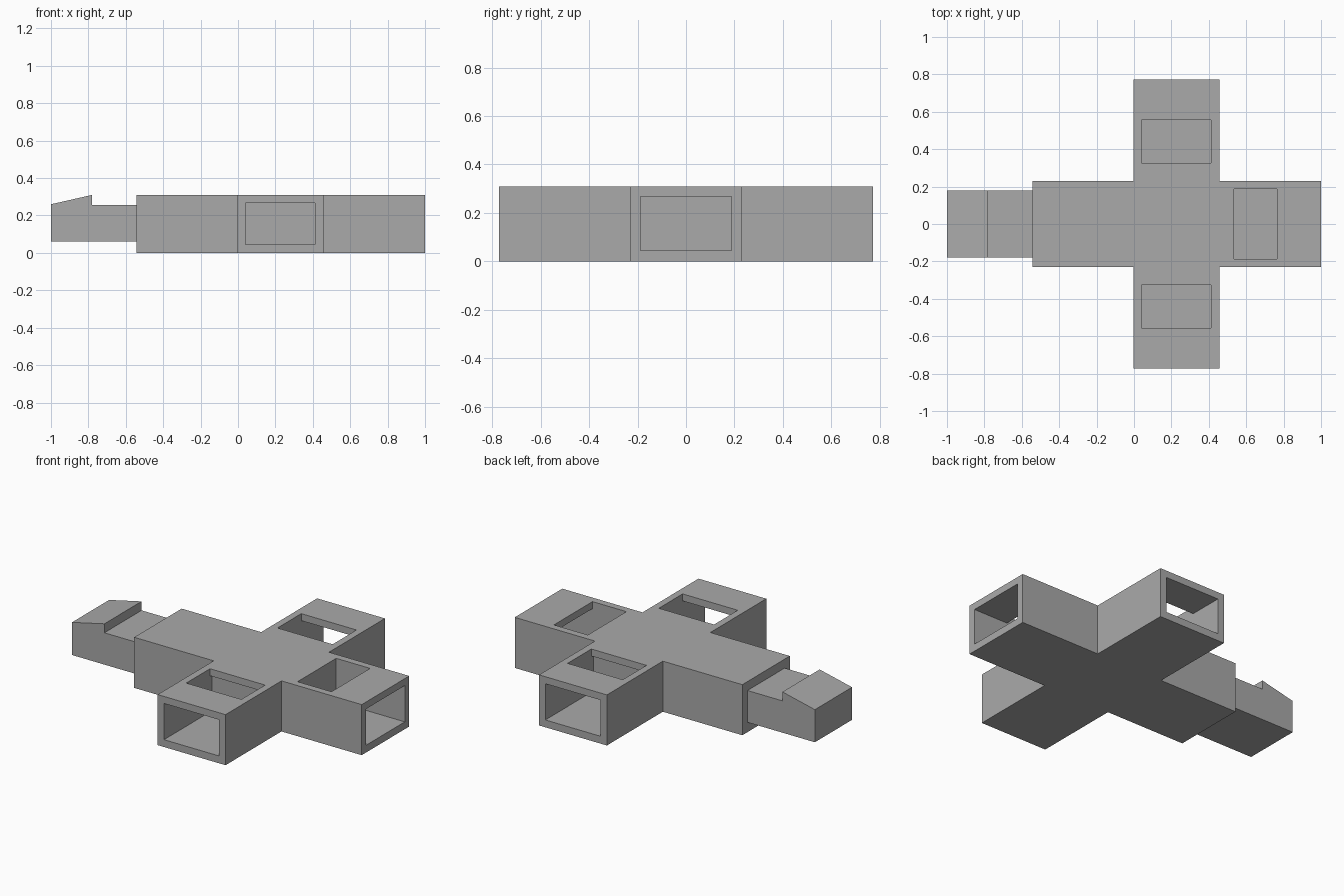
import bpy
import bmesh
from mathutils import Matrix, Vector

cube = bpy.data.objects.get("Cube")
if cube:
    bpy.data.objects.remove(cube, do_unlink=True)

grey = bpy.data.materials.new("plain grey")
grey.use_nodes = True
GREY = (0.4, 0.4, 0.4, 1)
grey.diffuse_color = GREY
grey.node_tree.nodes["Principled BSDF"].inputs["Base Color"].default_value = GREY

HEIGHT = 0.31
HALF_WIDTH = 0.23
ARM_REACH = 0.772
CROSS_X = 0.226          # centre line of the two side arms
SOCKET_DEPTH = 0.465


def prism(name, outline, offset):
    """Extrude a closed outline of 3D points along an offset."""
    bm = bmesh.new()
    face = bm.faces.new([bm.verts.new(p) for p in outline])
    result = bmesh.ops.extrude_face_region(bm, geom=[face], use_keep_orig=True)
    moved = [v for v in result["geom"] if isinstance(v, bmesh.types.BMVert)]
    bmesh.ops.translate(bm, verts=moved, vec=offset)
    bmesh.ops.recalc_face_normals(bm, faces=bm.faces)
    mesh = bpy.data.meshes.new(name)
    bm.to_mesh(mesh)
    bm.free()
    mesh.materials.append(grey)
    obj = bpy.data.objects.new(name, mesh)
    bpy.context.collection.objects.link(obj)
    return obj


def box(name, low, high):
    (x0, y0, z0), (x1, y1, z1) = low, high
    outline = [(x0, y0, z0), (x1, y0, z0), (x1, y1, z0), (x0, y1, z0)]
    return prism(name, outline, Vector((0, 0, z1 - z0)))


# Cross-shaped body
left, right = CROSS_X - HALF_WIDTH, CROSS_X + HALF_WIDTH
near, far = HALF_WIDTH, ARM_REACH
half = [(1, near), (right, near), (right, far),
        (left, far), (left, near), (-0.543, near)]
outline = [(x, y, 0) for x, y in half]
outline += [(x, -y, 0) for x, y in reversed(half)]
body = prism("cross_body", outline, Vector((0, 0, HEIGHT)))


def cut(cutter):
    cutter.hide_render = True
    mod = body.modifiers.new(cutter.name, "BOOLEAN")
    mod.object = cutter
    mod.operation = "DIFFERENCE"
    mod.solver = "EXACT"
    bpy.context.view_layer.objects.active = body
    bpy.ops.object.modifier_apply(modifier=mod.name)
    bpy.data.objects.remove(cutter, do_unlink=True)


# Hollow sockets, each with a latch window in its roof.
# Each cutter is one upside-down T-like side profile, swept across the arm.
def socket(name, end, turn, window_start):
    d, over = SOCKET_DEPTH, 0.1
    w0, w1 = window_start, window_start + 0.23
    floor, roof, top = 0.045, 0.267, HEIGHT + over
    profile = [(over, floor), (over, roof), (-w0, roof), (-w0, top), (-w1, top)]
    if d - w1 > 0.005:
        profile += [(-w1, roof), (-d, roof)]
    profile += [(-w1 if d - w1 <= 0.005 else -d, floor)]
    cutter = prism(name, [(x, -0.187, z) for x, z in profile],
                   Vector((0, 0.374, 0)))
    cutter.data.transform(Matrix.Translation(end) @ Matrix.Rotation(turn, 4, "Z"))
    cut(cutter)


QUARTER = 1.5707963
socket("left_socket", (1, 0, 0), 0, 0.235)
socket("back_socket", (CROSS_X, ARM_REACH, 0), QUARTER, 0.215)
socket("front_socket", (CROSS_X, -ARM_REACH, 0), -QUARTER, 0.215)

# Plug with a sloped snap hook on top
hook = [(-0.543, 0.06), (-1, 0.06), (-1, 0.26),
        (-0.78, HEIGHT), (-0.78, 0.255), (-0.543, 0.255)]
prism("snap_plug", [(x, -0.18, z) for x, z in hook], Vector((0, 0.36, 0)))
